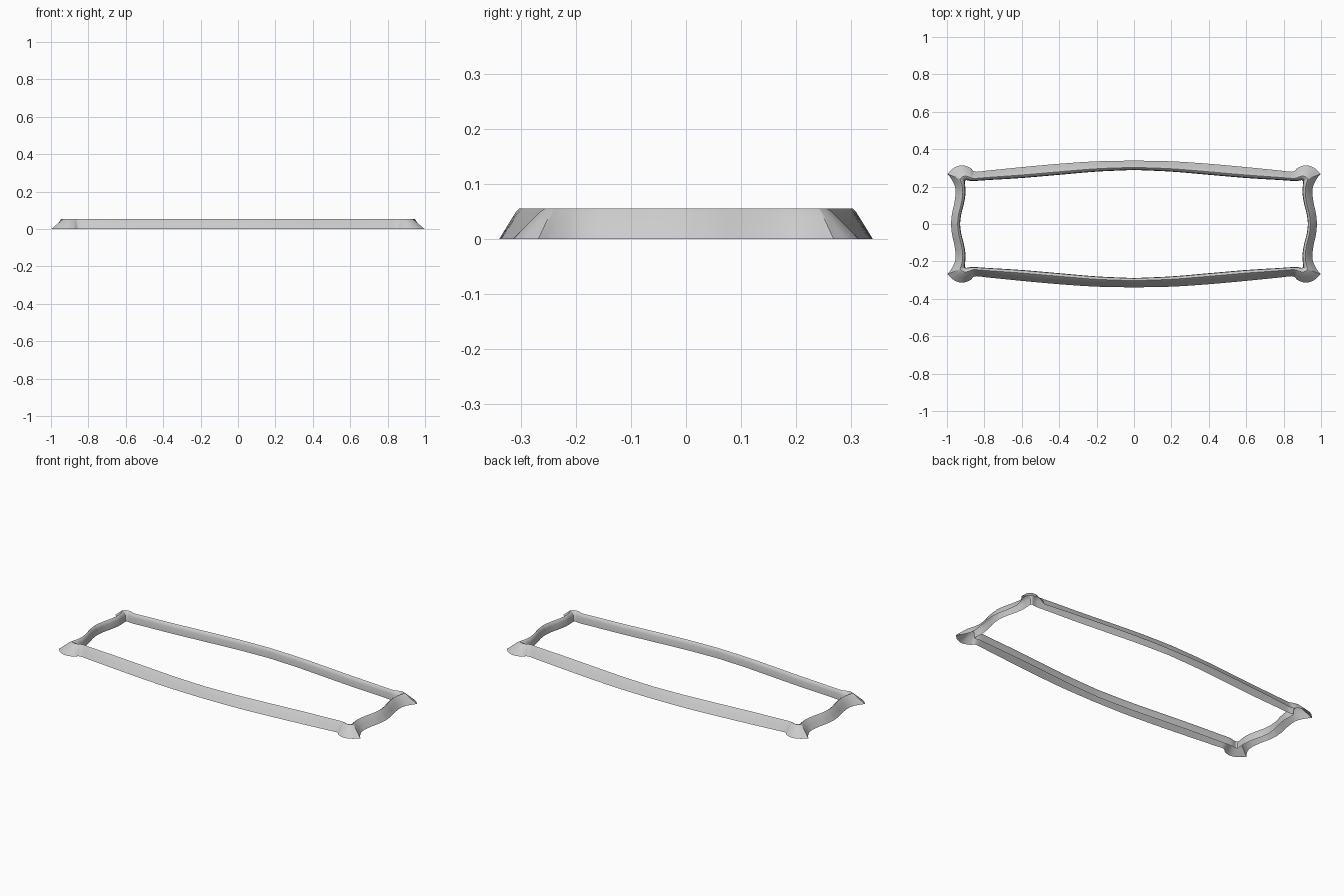
import bpy, bmesh
from mathutils import Vector

if "Cube" in bpy.data.objects:
    bpy.data.objects.remove(bpy.data.objects["Cube"])

# Quarter outline: outer foot (x, y) and matching inner edge (x, y)
LONG = [(0, .339, 0, .289), (.2, .335, .2, .280), (.4, .322, .4, .263),
        (.6, .304, .6, .246), (.78, .286, .78, .235), (.85, .280, .855, .230),
        (.875, .300, .878, .231), (.92, .314, .893, .234), (.965, .299, .900, .233),
        (.998, .268, .903, .230)]
SHORT = [(.998, .268, .903, .230), (.978, .243, .903, .215), (.959, .205, .902, .195),
         (.954, .165, .901, .160), (.961, .11, .909, .11), (.973, .055, .924, .05),
         (.979, 0, .930, 0)]
# Moulding section: fraction from outer foot to inner edge, height
SECTION = [(0, 0), (.32, .026), (.62, .050), (.72, .055), (.86, .050), (.96, .034), (1, 0)]


def smooth(points, steps=5):
    """Catmull-Rom through the paired outline points."""
    p = [Vector(q) for q in points]
    p = [2 * p[0] - p[1]] + p + [2 * p[-1] - p[-2]]
    out = []
    for a, b, c, d in zip(p, p[1:], p[2:], p[3:]):
        for k in range(steps):
            t = k / steps
            out.append(.5 * (2 * b + (c - a) * t + (2 * a - 5 * b + 4 * c - d) * t * t
                             + (3 * b - a - 3 * c + d) * t ** 3))
    return out + [p[-2]]


def mirror(path, sx, sy):
    return [Vector((q[0] * sx, q[1] * sy, q[2] * sx, q[3] * sy)) for q in path]


# Full closed loop from the mirrored quarter
quarter = smooth(LONG)[:-1] + smooth(SHORT)
loop = quarter[:-1]
loop += mirror(quarter[::-1], 1, -1)[:-1]
loop += mirror(quarter, -1, -1)[:-1]
loop += mirror(quarter[::-1], -1, 1)[:-1]

# Sweep the moulding section round the loop, open underneath
bm = bmesh.new()
rings = []
for ox, oy, ix, iy in loop:
    rings.append([bm.verts.new((ox + (ix - ox) * t, oy + (iy - oy) * t, z))
                  for t, z in SECTION])
for a, b in zip(rings, rings[1:] + rings[:1]):
    for i in range(len(SECTION) - 1):
        bm.faces.new((a[i], b[i], b[i + 1], a[i + 1]))
bmesh.ops.recalc_face_normals(bm, faces=bm.faces)
if sum(f.normal.z for f in bm.faces) < 0:
    bmesh.ops.reverse_faces(bm, faces=bm.faces)
mesh = bpy.data.meshes.new("frame_moulding")
bm.to_mesh(mesh)
bm.free()
frame = bpy.data.objects.new("frame_moulding", mesh)
bpy.context.collection.objects.link(frame)
bpy.context.view_layer.objects.active = frame
frame.select_set(True)
bpy.ops.object.shade_smooth_by_angle(angle=0.7)
